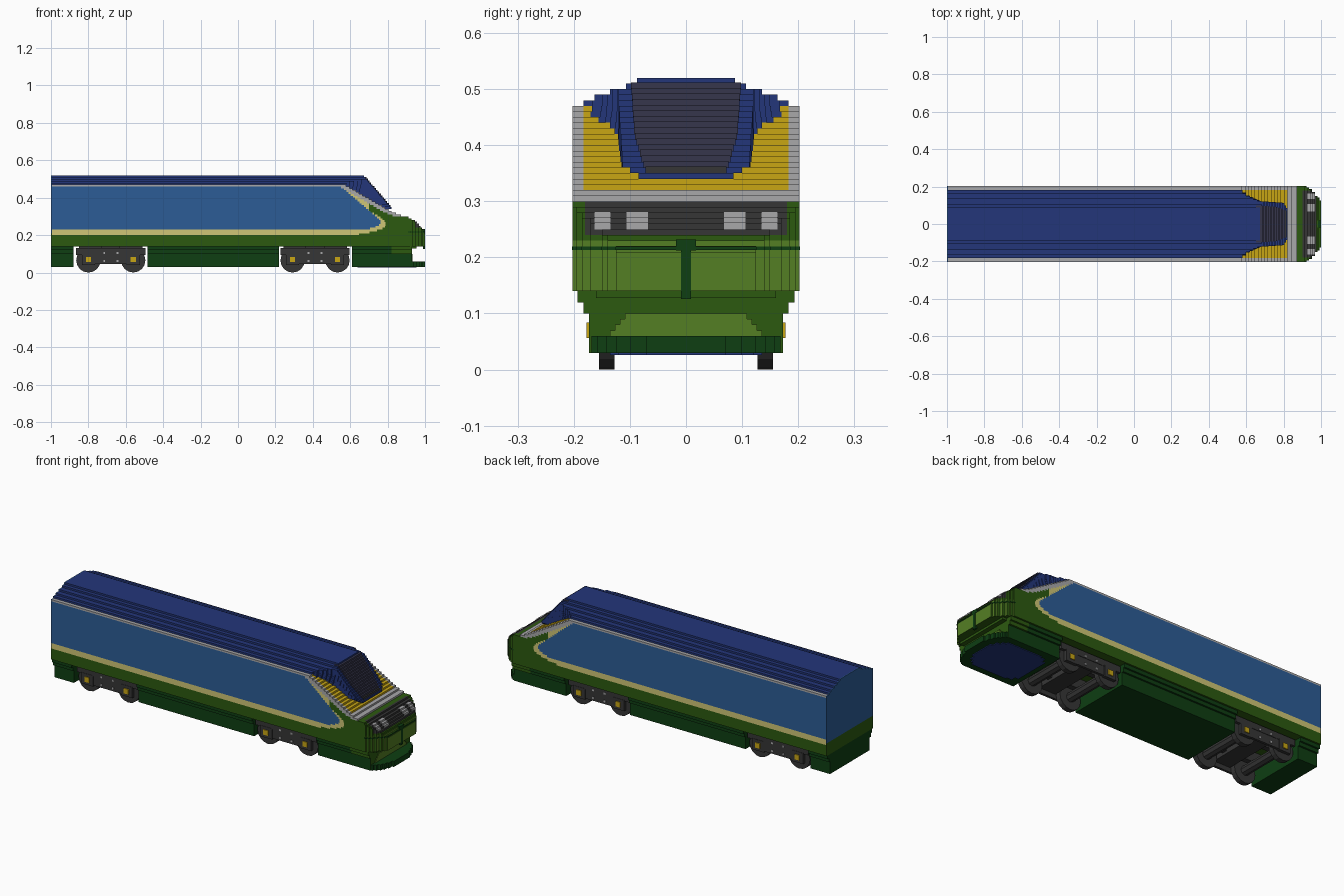
import bpy, bmesh, math
from mathutils import Matrix

if "Cube" in bpy.data.objects:
    bpy.data.objects.remove(bpy.data.objects["Cube"])

# Palette (sRGB 0-255, converted to linear)
PALETTE = {
    "navy": (35, 54, 122), "mid_blue": (44, 92, 150), "cream": (208, 198, 118),
    "grey": (168, 168, 170), "green": (44, 90, 16), "dark_green": (14, 62, 18),
    "lime_green": (84, 126, 36), "yellow": (200, 166, 20),
    "charcoal": (54, 54, 54), "window_tint": (54, 54, 76),
}
NAMES = list(PALETTE)
MATS = []
for name, rgb in PALETTE.items():
    lin = [((c / 255 + 0.055) / 1.055) ** 2.4 if c > 10 else c / 255 / 12.92 for c in rgb] + [1]
    m = bpy.data.materials.new(name)
    m.use_nodes = True
    m.diffuse_color = lin
    m.node_tree.nodes["Principled BSDF"].inputs["Base Color"].default_value = lin
    MATS.append(m)


class Part:
    """One named object made of coloured blocks."""
    def __init__(self, name):
        self.name, self.bm = name, bmesh.new()

    def box(self, x0, x1, y0, y1, z0, z1, mat, front=None):
        if x1 - x0 < 1e-4 or y1 - y0 < 1e-4:
            return
        mtx = Matrix.Translation(((x0 + x1) / 2, (y0 + y1) / 2, (z0 + z1) / 2)) \
            @ Matrix.Diagonal((x1 - x0, y1 - y0, z1 - z0, 1))
        verts = bmesh.ops.create_cube(self.bm, size=1, matrix=mtx)["verts"]
        for f in {f for v in verts for f in v.link_faces}:
            ahead = min(v.co.x for v in f.verts) > x1 - 1e-5
            f.material_index = NAMES.index(front if front and ahead else mat)

    def mid(self, x0, x1, w, z0, z1, mat, front=None):
        self.box(x0, x1, -w, w, z0, z1, mat, front)

    def pair(self, x0, x1, y0, y1, z0, z1, mat, front=None):
        self.box(x0, x1, y0, y1, z0, z1, mat, front)
        self.box(x0, x1, -y1, -y0, z0, z1, mat, front)

    def disc(self, x, y, z, r, depth, mat, segs=16):
        mtx = Matrix.Translation((x, y, z)) @ Matrix.Rotation(math.pi / 2, 4, "X")
        verts = bmesh.ops.create_cone(self.bm, cap_ends=True, segments=segs, radius1=r,
                                      radius2=r, depth=depth, matrix=mtx)["verts"]
        for f in {f for v in verts for f in v.link_faces}:
            f.material_index = NAMES.index(mat)

    def finish(self):
        me = bpy.data.meshes.new(self.name)
        self.bm.to_mesh(me)
        self.bm.free()
        for m in MATS:
            me.materials.append(m)
        bpy.context.collection.objects.link(bpy.data.objects.new(self.name, me))


def lerp(points, t):
    """Piecewise linear lookup through sorted (t, value) points."""
    if t <= points[0][0]:
        return points[0][1]
    for (a, va), (b, vb) in zip(points, points[1:]):
        if t <= b:
            return va + (vb - va) * (t - a) / (b - a)
    return points[-1][1]


def layers(z0, z1, step=0.01):
    for i in range(round((z1 - z0) / step)):
        yield z0 + i * step, z0 + (i + 1) * step, z0 + (i + 0.5) * step


W, BACK = 0.2025, -0.995
SLOPE = [(.28, .93), (.295, .90), (.32, .83), (.47, .57)]          # z -> x of the sloping hood
PANEL = [(.23, .69), (.25, .75), (.27, .765), (.285, .755), (.46, .55)]
CREAM = [(.20, .62), (.22, .73), (.24, .785), (.27, .79), (.30, .755), (.33, .70)]

# Main body: horizontal courses split into coloured runs
body = Part("body")
for z0, z1, z in layers(.14, .47):
    tip = lerp(SLOPE, z)
    if z > .30:
        rim = tip - .045
    else:
        rim = tip = .90
    if z > .46:
        body.mid(BACK, rim, W, z0, z1, "grey")
    else:
        blue = min(lerp(PANEL, z), rim) if z > .23 else BACK
        cream = min(max(lerp(CREAM, z), blue), rim) if z > .20 else BACK
        body.mid(BACK, blue, W, z0, z1, "mid_blue")
        body.mid(blue, cream, W, z0, z1, "cream")
        body.mid(cream, rim, W, z0, z1, "green")
    if z > .32:      # yellow hood between grey rims
        body.mid(rim, tip, .183, z0, z1, "yellow")
        body.pair(rim, tip, .183, W, z0, z1, "grey")
    else:
        body.mid(rim, tip, W, z0, z1, "grey")
body.finish()

# Roof and raised cab, narrowing towards the windscreen
ROOF_W = {47: .183, 48: .163, 49: .135, 50: .107, 51: .087}
CAB_PLAN = [(.58, .183), (.62, .15), (.68, .122), (.82, .112)]      # x -> half width
SCREEN = [(.34, .825), (.52, .67)]                                 # z -> x of the windscreen
GLASS = [(.35, .07), (.37, .078), (.42, .092), (.51, .098)]         # z -> half width
roof, screen = Part("roof_and_cab"), Part("windscreen")
for z0, z1, z in layers(.34, .52):
    top = z > .47
    cap = ROOF_W[round(z0 * 100)] if top else lerp([(.345, .085), (.365, .115), (.39, .2)], z)
    x, end = (.58 if top else lerp(SLOPE, z) - .04), lerp(SCREEN, z)
    if top:
        roof.mid(BACK, x, cap, z0, z1, "navy")
    while x < end - 1e-4:
        nx = min(x + .02, end)
        roof.mid(x, nx, min(cap, lerp(CAB_PLAN, nx)), z0, z1, "navy")
        x = nx
    if .34 < z0 < .51 and z > .35:
        w = min(lerp(GLASS, z), cap - .008)
        screen.mid(end - .03, end + .003, w, z0, z1 + .002,
                   "charcoal" if z < .365 else "window_tint")
roof.finish()
screen.finish()

# Flat rear wall
rear = Part("rear_wall")
for z0, z1, z in layers(.14, .52):
    rear.mid(-1, BACK, W if z < .47 else ROOF_W[round(z0 * 100)], z0, z1,
             "green" if z < .21 else "mid_blue")
rear.finish()

# Rounded nose with lamp band
NOSE_PLAN = [(.92, W), (.935, .195), (.95, .185), (.965, .17), (.98, .15), (.99, .14), (1.0, .125)]
NOSE_SIDE = [(.21, 1.0), (.225, .99), (.24, .98), (.27, .95), (.30, .905)]
nose, lamps = Part("nose"), Part("headlamps")
for z0, z1, z in layers(.14, .30):
    end, x = lerp(NOSE_SIDE, z), .90
    for px, w in NOSE_PLAN:
        nx = min(px, end)
        if nx <= x:
            break
        if z > .24:
            c = min(w, .18)
            nose.mid(x, nx, c, z0, z1, "charcoal")
            nose.pair(x, nx, c, w, z0, z1, "green")
        else:
            nose.mid(x, nx, w, z0, z1, "green", "lime_green" if z < .235 else None)
        x = nx
    if .25 < z < .285:
        lamps.pair(end - .02, end + .003, .067, .107, z0, z1 + .002, "grey")
        lamps.pair(end - .02, end + .002, .135, .163, z0, z1 + .002, "grey")
nose.finish()
lamps.finish()

# Coupler seam on the nose
seam = Part("nose_seam")
seam.mid(.99, 1.0005, .009, .126, .212, "dark_green")
seam.mid(.975, .9995, .018, .212, .232, "dark_green")
for px, w in NOSE_PLAN:
    seam.mid(.91, min(px, .998) + .0015, w + .001, .213, .219, "dark_green")
seam.finish()

# Lower skirts between the bogies
skirt = Part("skirts")
for x0, x1 in ((-1, -.88), (-.485, .22), (.61, .93)):
    lead = x1 > .9
    for z0, z1, w in ((.03, .10, .173), (.10, .12, .183), (.12, .14, .193)):
        split = .82 if lead and z0 > .09 else x1
        skirt.mid(x0, split, w, z0, z1, "dark_green", "green" if lead else None)
        skirt.mid(split, x1, w, z0, z1, "green")
skirt.mid(.92, .955, .16, .128, .14, "green")
for z0, z1, z in layers(.06, .10):      # recessed front apron
    skirt.mid(.93, .934, .14 - (z - .06) * .9, z0, z1, "lime_green")
skirt.finish()

# Rounded front lip and its underside panel
lip = Part("front_lip")
x = .93
for px, w in ((.94, .168), (.955, .158), (.97, .142), (.98, .125), (.99, .10), (1.0, .07)):
    lip.mid(x, px, w, .03, .06, "dark_green")
    x = px
x = .64
for px, w in ((.66, .10), (.69, .125), (.90, .135), (.92, .12), (.94, .10), (.955, .07)):
    lip.mid(x, px, w, .026, .031, "navy")
    x = px
lip.finish()

# Bogies
for label, cx in (("rear", -.68), ("front", .412)):
    frame, wheels = Part(label + "_bogie_frame"), Part(label + "_bogie_wheels")
    frame.pair(cx - .185, cx + .185, .155, .17, .095, .13, "charcoal")
    frame.pair(cx - .09, cx + .09, .155, .168, .045, .10, "charcoal")
    frame.mid(cx - .05, cx + .05, .155, .07, .14, "charcoal")
    frame.pair(cx - .17, cx + .17, .06, .09, .085, .14, "charcoal")
    for s in (-1, 1):
        ax = cx + s * .12
        frame.pair(ax - .035, ax + .035, .155, .172, .04, .10, "charcoal")
        frame.pair(ax - .014, ax + .014, .17, .177, .056, .084, "yellow")
        for bz in (.057, .10):
            frame.pair(cx + s * .035 - .005, cx + s * .035 + .005, .165, .172, bz, bz + .01, "grey")
        wheels.disc(ax, 0, .065, .025, .26, "charcoal", 8)
        for y in (-.141, .141):
            wheels.disc(ax, y, .065, .065, .028, "charcoal")
    frame.finish()
    wheels.finish()
